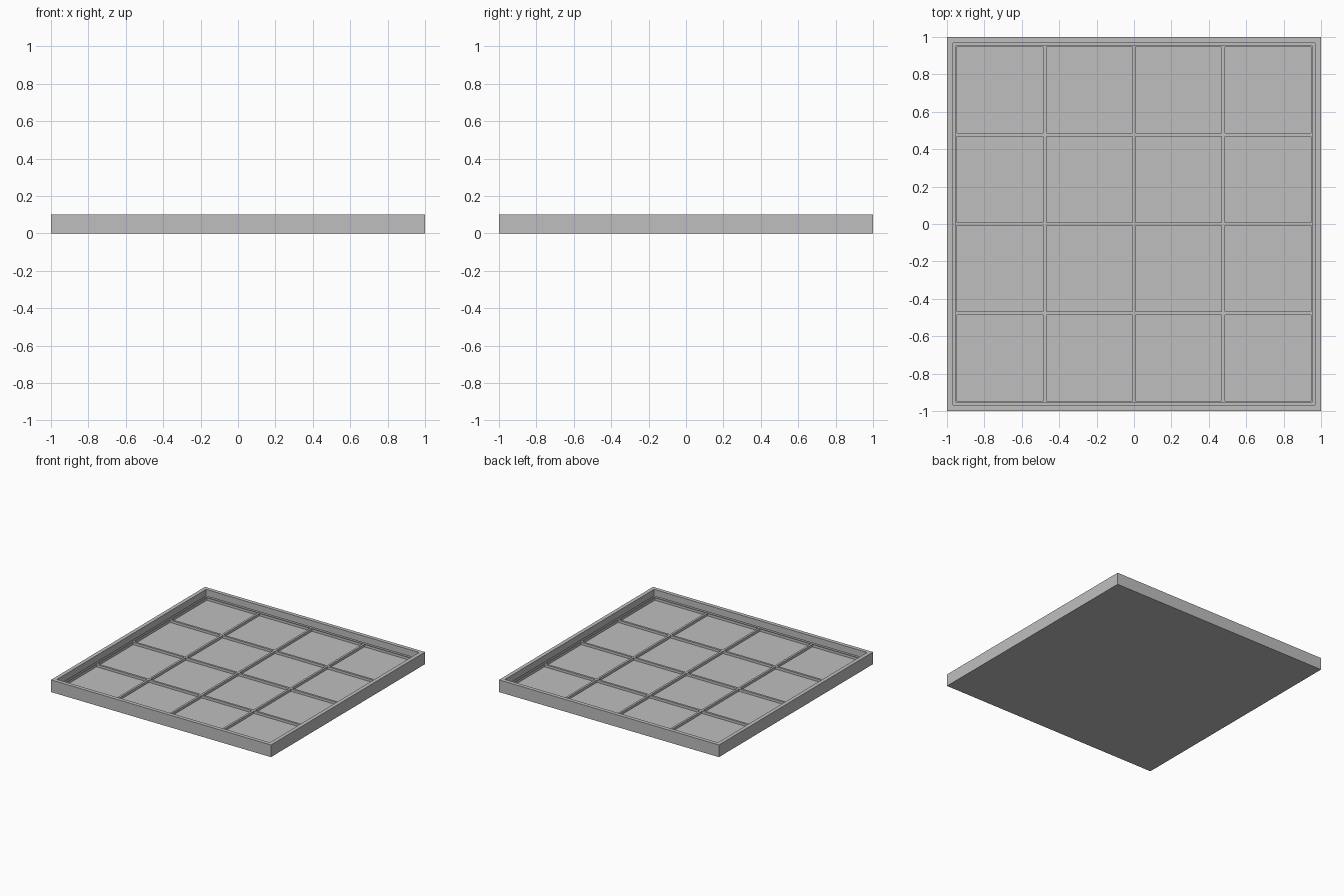
import bpy, bmesh
from mathutils import Matrix

if "Cube" in bpy.data.objects:
    bpy.data.objects.remove(bpy.data.objects["Cube"])

HEIGHT, RIM, RIB_TOP, FLOOR = 0.10, 0.045, 0.045, 0.025
INNER = 2 - 2 * RIM
HALF_RIB = 0.012

grey = bpy.data.materials.new("light grey")
grey.diffuse_color = (0.52, 0.52, 0.52, 1)
grey.use_nodes = True
grey.node_tree.nodes["Principled BSDF"].inputs["Base Color"].default_value = grey.diffuse_color


def finish(bm, name):
    mesh = bpy.data.meshes.new(name)
    bm.to_mesh(mesh)
    bm.free()
    mesh.materials.append(grey)
    bpy.context.collection.objects.link(bpy.data.objects.new(name, mesh))


def sink(bm, faces, depth):
    """Extrude each face straight down with vertical walls."""
    new = bmesh.ops.extrude_discrete_faces(bm, faces=faces)["faces"]
    verts = list({v for f in new for v in f.verts})
    bmesh.ops.translate(bm, verts=verts, vec=(0, 0, -depth))
    return new


# Tray: solid base and raised rim, open where the divider grid sits
bm = bmesh.new()
bmesh.ops.create_cube(bm, size=1, matrix=Matrix.Translation((0, 0, HEIGHT / 2))
                      @ Matrix.Diagonal((2, 2, HEIGHT, 1)))
top = max(bm.faces, key=lambda f: f.calc_center_median().z)
bmesh.ops.inset_region(bm, faces=[top], thickness=RIM)
well = sink(bm, [top], HEIGHT - RIB_TOP)
bmesh.ops.delete(bm, geom=well, context='FACES_ONLY')
finish(bm, "tray")

# Divider grid: four by four pockets separated by thin ribs
bm = bmesh.new()
bmesh.ops.create_grid(bm, x_segments=4, y_segments=4, size=INNER / 2,
                      matrix=Matrix.Translation((0, 0, RIB_TOP)))
cells = list(bm.faces)
bmesh.ops.inset_individual(bm, faces=cells, thickness=HALF_RIB)
sink(bm, cells, RIB_TOP - FLOOR)
finish(bm, "divider_grid")
